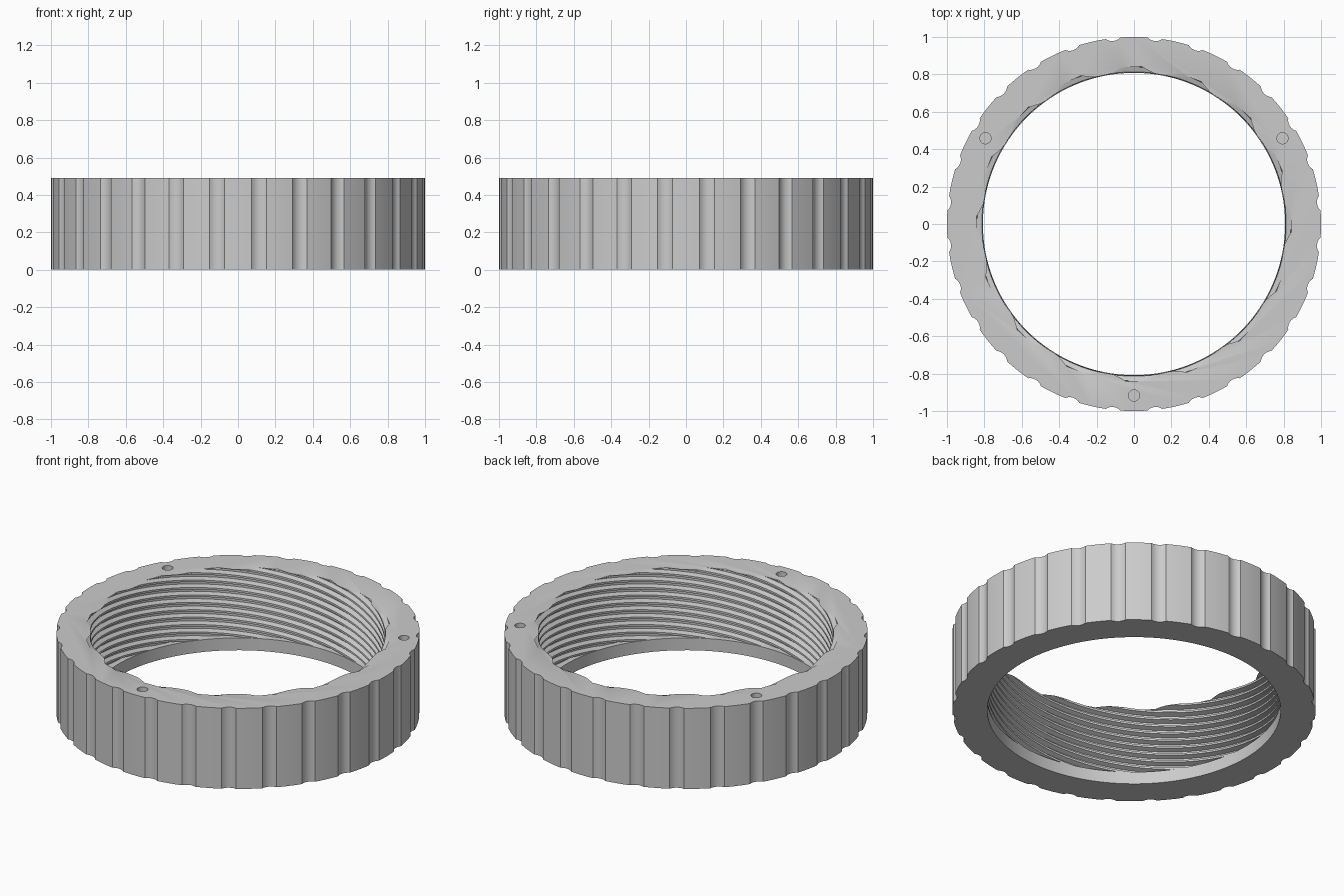
import bpy
import bmesh
from math import radians, cos, sin, asin, pi
from mathutils import Matrix, Vector

HEIGHT, LIP_TOP = 0.49, 0.075
GRIPS, STARTS, LEAD = 28, 16, 0.72
CREST, ROOT, LIP = 0.814, 0.843, 0.808

default = bpy.data.objects.get("Cube")
if default:
    bpy.data.objects.remove(default, do_unlink=True)

grey = bpy.data.materials.new("light grey")
grey.use_nodes = True
grey.diffuse_color = (0.6, 0.6, 0.6, 1)
grey.node_tree.nodes["Principled BSDF"].inputs["Base Color"].default_value = grey.diffuse_color


def polar(r, angle):
    return Vector((r * cos(angle), r * sin(angle), 0))


def prism(name, outline, z0, z1, layers=1, twist=0.0, centre=(0, 0)):
    """Extrude an outline upward, turning it by twist radians per unit of z."""
    bm = bmesh.new()
    rings = []
    for i in range(layers + 1):
        z = z0 + (z1 - z0) * i / layers
        turn = Matrix.Rotation(twist * z, 3, 'Z')
        rings.append([bm.verts.new(turn @ p + Vector((*centre, z))) for p in outline])
    n = len(outline)
    for low, high in zip(rings, rings[1:]):
        for k in range(n):
            m = (k + 1) % n
            bm.faces.new((low[k], low[m], high[m], high[k]))
    bm.faces.new(rings[0][::-1])
    bm.faces.new(rings[-1])
    mesh = bpy.data.meshes.new(name)
    bm.to_mesh(mesh)
    bm.free()
    mesh.materials.append(grey)
    obj = bpy.data.objects.new(name, mesh)
    bpy.context.collection.objects.link(obj)
    return obj


def circle(r, sides):
    return [polar(r, 2 * pi * k / sides) for k in range(sides)]


# Outer outline: round lands separated by shallow scooped grip grooves
HALF_WIDTH, SCOOP = 0.04, 0.061
half_groove = asin(HALF_WIDTH)
half_scoop = asin(HALF_WIDTH / SCOOP)
scoop_centre = cos(half_groove) + SCOOP * cos(half_scoop)
step = 2 * pi / GRIPS
half_land = step / 2 - half_groove
outline = []
for g in range(GRIPS):
    for k in range(5):
        outline.append(polar(1, g * step + half_land * (k / 2 - 1)))
    mid = (g + 0.5) * step
    for k in range(1, 6):
        bend = half_scoop * (1 - k / 3)
        outline.append(polar(scoop_centre, mid) + polar(SCOOP, mid + pi + bend))
ring = prism("threaded_ring", outline, 0, HEIGHT)

# Multi-start thread: a lobed section swept up with a twist
twist = 2 * pi / LEAD
pitch = 2 * pi / STARTS
phase = radians(91) - twist * HEIGHT
section = []
for s in range(STARTS):
    for offset, r in ((-0.37, CREST), (-0.17, ROOT), (0.17, ROOT), (0.37, CREST)):
        section.append(polar(r, phase + (s + offset) * pitch))
cutters = [prism("thread_cutter", section, LIP_TOP, HEIGHT + 0.03, 50, twist)]

# Smooth bore through the bottom lip
cutters.append(prism("bore_cutter", circle(LIP, 128), -0.1, LIP_TOP + 0.05))

# Three blind pin holes in the top face
for angle in (30, 150, 270):
    spot = polar(0.917, radians(angle))
    cutters.append(prism("pin_hole_cutter", circle(0.03, 24), HEIGHT - 0.1,
                         HEIGHT + 0.1, centre=spot.xy))

bpy.ops.object.select_all(action='DESELECT')
bpy.context.view_layer.objects.active = ring
ring.select_set(True)
for cutter in cutters:
    cutter.hide_render = True
    mod = ring.modifiers.new("cut", 'BOOLEAN')
    mod.operation = 'DIFFERENCE'
    mod.solver = 'EXACT'
    mod.object = cutter
    bpy.ops.object.modifier_apply(modifier=mod.name)
    bpy.data.objects.remove(cutter, do_unlink=True)

bpy.ops.object.shade_smooth_by_angle(angle=radians(25))
